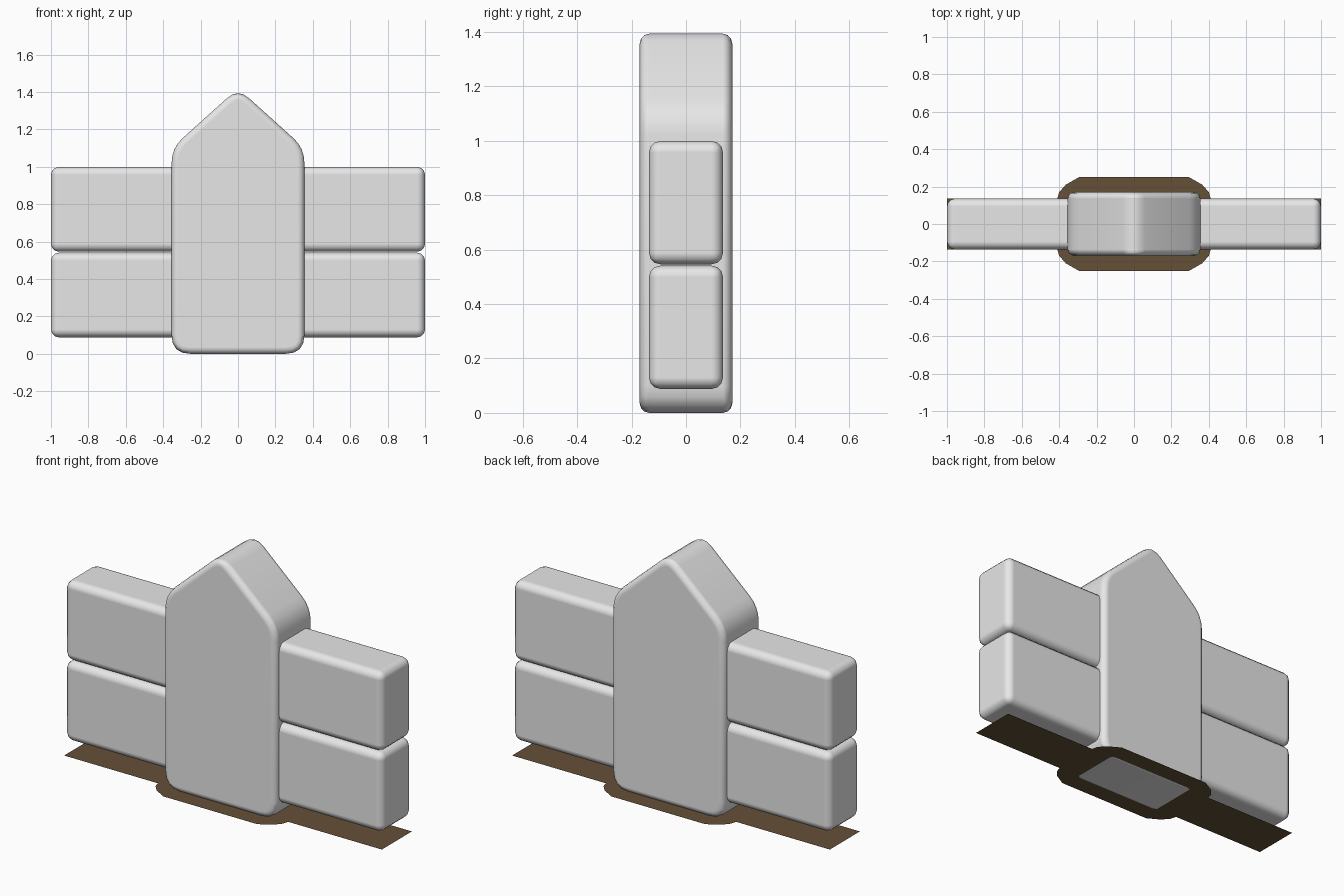
import bpy, bmesh, math
from mathutils import Vector

cube = bpy.data.objects.get("Cube")
if cube:
    bpy.data.objects.remove(cube, do_unlink=True)


def make_material(name, rgb):
    mat = bpy.data.materials.new(name)
    mat.use_nodes = True
    mat.diffuse_color = (*rgb, 1)
    mat.node_tree.nodes["Principled BSDF"].inputs["Base Color"].default_value = (*rgb, 1)
    return mat


def rounded(corners, steps=4):
    """Replace each (x, z, offset) corner with a curved run of points."""
    pts = []
    for i, (x, z, offset) in enumerate(corners):
        p = Vector((x, z))
        before = Vector(corners[i - 1][:2])
        after = Vector(corners[(i + 1) % len(corners)][:2])
        a = p + (before - p).normalized() * offset
        b = p + (after - p).normalized() * offset
        for k in range(steps + 1):
            t = k / steps
            pts.append(a * (1 - t) ** 2 + p * 2 * t * (1 - t) + b * t ** 2)
    return pts


def link_mesh(name, bm, mat):
    mesh = bpy.data.meshes.new(name)
    bm.normal_update()
    bm.to_mesh(mesh)
    bm.free()
    obj = bpy.data.objects.new(name, mesh)
    bpy.context.collection.objects.link(obj)
    mesh.materials.append(mat)
    return obj


def soften(obj, width, segments):
    bpy.ops.object.select_all(action="DESELECT")
    obj.select_set(True)
    bpy.context.view_layer.objects.active = obj
    bpy.ops.object.shade_smooth()
    bevel = obj.modifiers.new("Soft edges", "BEVEL")
    bevel.width = width
    bevel.segments = segments
    bevel.limit_method = "ANGLE"
    bevel.angle_limit = math.radians(45)
    bevel.harden_normals = True


def slab(name, profile, depth, mat):
    """Extrude an x-z profile evenly to both sides of y = 0."""
    bm = bmesh.new()
    face = bm.faces.new([bm.verts.new((p.x, -depth / 2, p.y)) for p in profile])
    ext = bmesh.ops.extrude_face_region(bm, geom=[face])
    moved = [v for v in ext["geom"] if isinstance(v, bmesh.types.BMVert)]
    bmesh.ops.translate(bm, verts=moved, vec=(0, depth, 0))
    bmesh.ops.recalc_face_normals(bm, faces=bm.faces)
    return link_mesh(name, bm, mat)


stone = make_material("light grey stone", (0.8, 0.8, 0.8))
soil = make_material("brown soil", (0.127, 0.08, 0.038))

# Pointed centre post
post_profile = rounded([
    (-0.355, 0, 0.1), (0.355, 0, 0.1), (0.355, 1.1, 0.08),
    (0, 1.42, 0.08), (-0.355, 1.1, 0.08),
])
soften(slab("centre_post", post_profile, 0.34, stone), 0.035, 3)

# Two rails on each side of the post
for level, bottom in (("lower", 0.088), ("upper", 0.546)):
    for side, sign in (("left", 1), ("right", -1)):
        bm = bmesh.new()
        bmesh.ops.create_cube(bm, size=1)
        bmesh.ops.scale(bm, vec=(0.8, 0.272, 0.453), verts=bm.verts)
        bmesh.ops.translate(bm, vec=(sign * 0.6, 0, bottom + 0.2265), verts=bm.verts)
        soften(link_mesh(f"{level}_{side}_rail", bm, stone), 0.042, 3)

# Flat ground patch, one quarter outline mirrored around
quarter = [(1, 0.135), (0.41, 0.135), (0.4, 0.17), (0.365, 0.21), (0.295, 0.25)]
half = quarter + [(-x, y) for x, y in reversed(quarter)]
outline = half + [(-x, -y) for x, y in half]
bm = bmesh.new()
bm.faces.new([bm.verts.new((x, y, 0.003)) for x, y in outline])
link_mesh("ground_patch", bm, soil)
